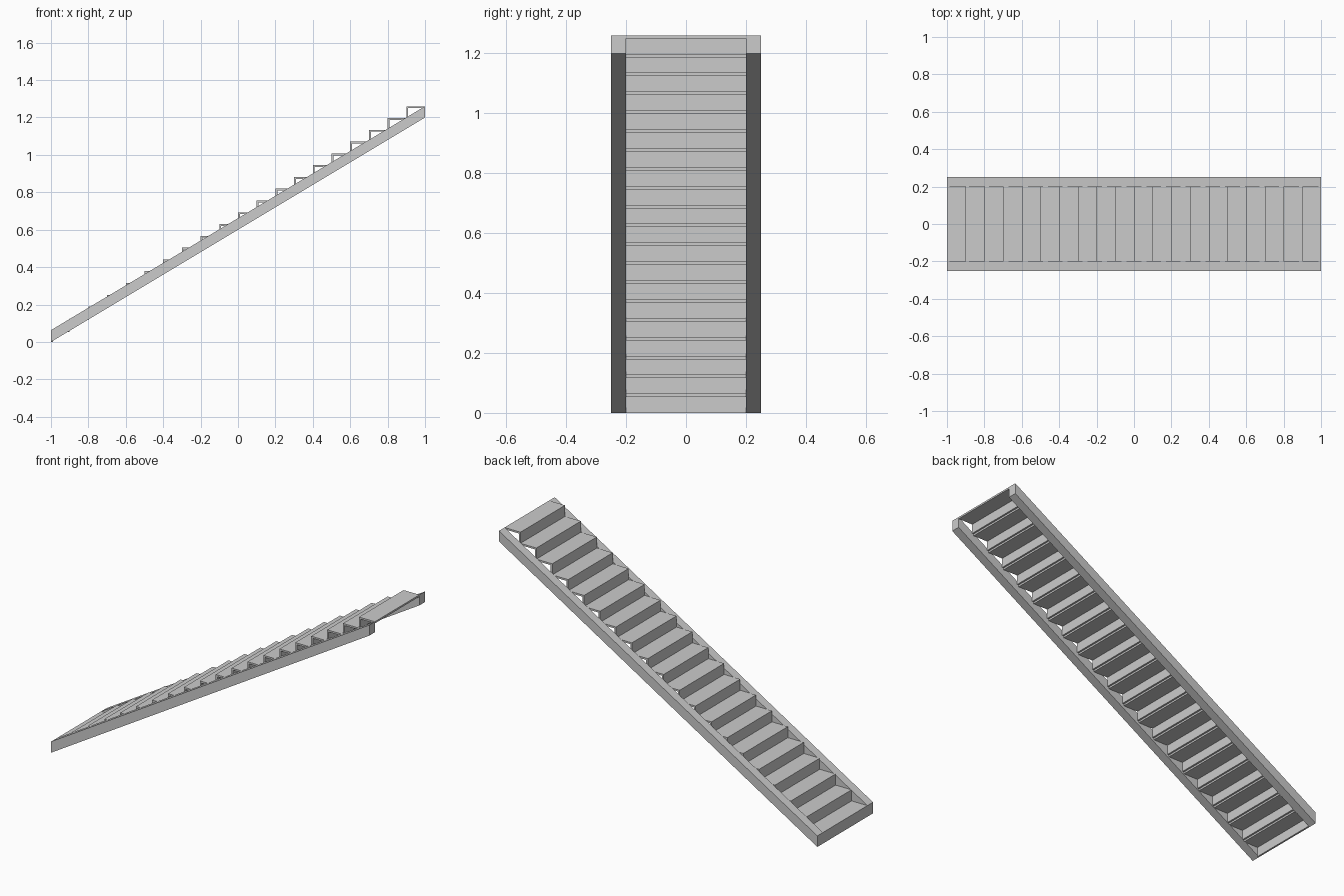
import bpy
import bmesh

cube = bpy.data.objects.get("Cube")
if cube:
    bpy.data.objects.remove(cube, do_unlink=True)

STEPS = 20
RUN = 0.1
RISE = 0.063
BOARD = 0.01
HALF_WIDTH = 0.25
INNER = 0.2

grey = bpy.data.materials.new("light grey")
grey.use_nodes = True
colour = (0.6, 0.6, 0.6, 1)
grey.diffuse_color = colour
grey.node_tree.nodes["Principled BSDF"].inputs["Base Color"].default_value = colour


def extrude_profile(name, profile, y0, y1):
    """Sweep a closed side profile of (x, z) points across the stair."""
    bm = bmesh.new()
    face = bm.faces.new([bm.verts.new((x, y0, z)) for x, z in profile])
    swept = bmesh.ops.extrude_face_region(bm, geom=[face])["geom"]
    verts = [v for v in swept if isinstance(v, bmesh.types.BMVert)]
    bmesh.ops.translate(bm, verts=verts, vec=(0, y1 - y0, 0))
    bmesh.ops.recalc_face_normals(bm, faces=bm.faces)
    mesh = bpy.data.meshes.new(name)
    bm.to_mesh(mesh)
    bm.free()
    mesh.materials.append(grey)
    obj = bpy.data.objects.new(name, mesh)
    bpy.context.collection.objects.link(obj)


def board(name, x0, x1, z0, z1):
    extrude_profile(name, [(x0, z0), (x1, z0), (x1, z1), (x0, z1)], -INNER, INNER)


# Sloping side beams with plumb-cut ends
beam = [(-1, 0), (1, 1.2), (1, 1.26), (-1, RISE)]
extrude_profile("right_stringer", beam, -HALF_WIDTH, -INNER)
extrude_profile("left_stringer", beam, INNER, HALF_WIDTH)

# Thin risers and treads
for i in range(STEPS):
    x = -1 + i * RUN
    top = (i + 1) * RISE
    board(f"riser_{i + 1}", x, x + BOARD, top - RISE, top - BOARD)
    board(f"tread_{i + 1}", x, min(x + RUN + BOARD, 1) if i == STEPS - 1 else x + RUN,
          top - BOARD, top)
